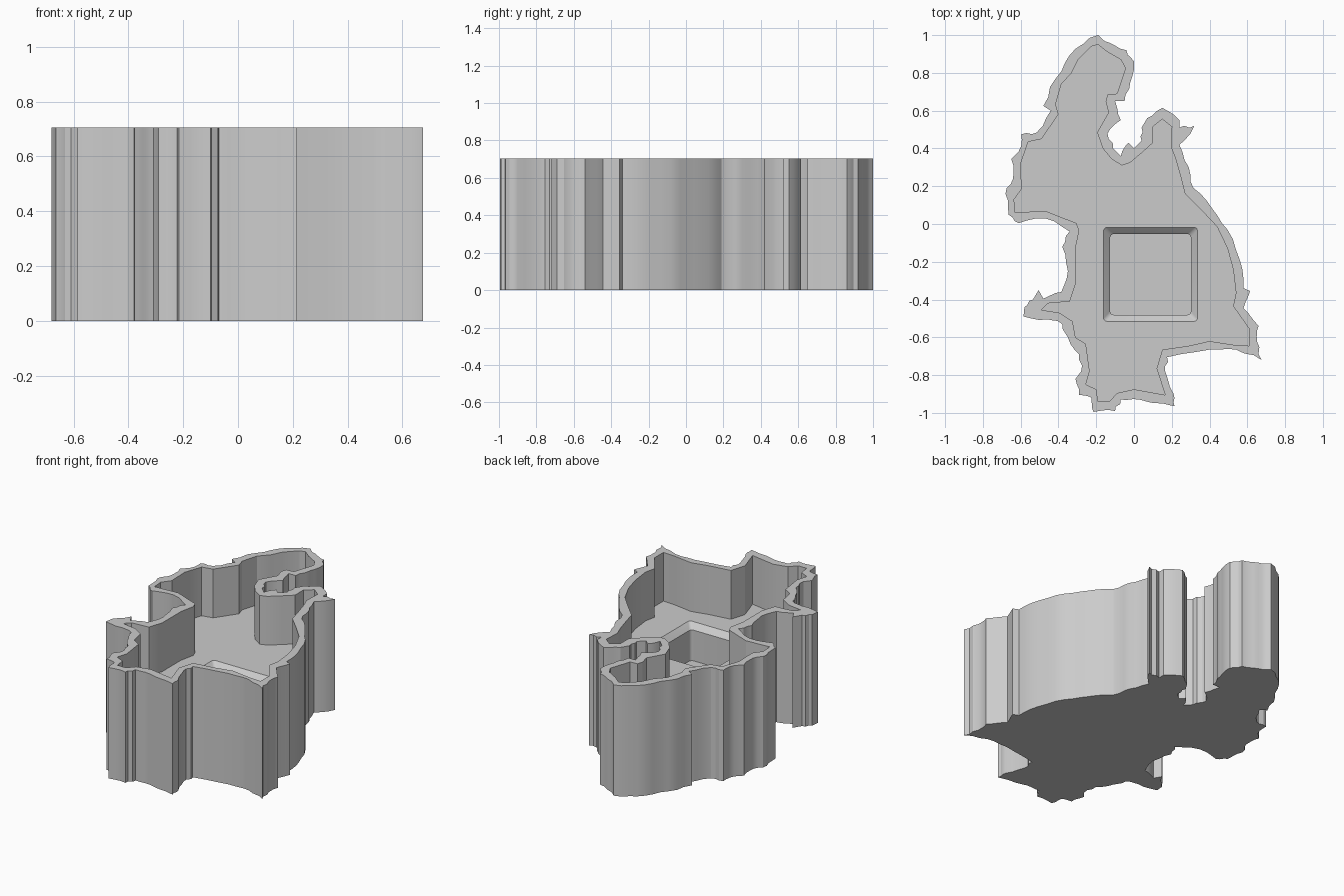
import bpy, bmesh, math, random
from mathutils import Vector

if "Cube" in bpy.data.objects:
    bpy.data.objects.remove(bpy.data.objects["Cube"])

random.seed(4)
HEIGHT, FLOOR, POCKET = 0.705, 0.395, 0.165

# Ragged outer outline, clockwise from the back tip
OUTER = [
    (-.19, 1.0), (-.13, .96), (-.04, .92), (0, .86), (-.02, .75), (-.05, .65),
    (-.1, .65), (-.07, .55), (-.14, .48), (-.11, .4), (-.07, .36), (-.03, .43),
    (0, .4), (.04, .44), (.04, .51), (.07, .56), (.15, .615), (.24, .55),
    (.24, .51), (.32, .52), (.3, .48), (.24, .42), (.29, .3), (.315, .19),
    (.415, .08), (.495, -.03), (.56, -.19), (.58, -.34), (.615, -.355),
    (.58, -.445), (.66, -.54), (.65, -.62), (.675, -.72), (.54, -.665),
    (.4, -.665), (.175, -.705), (.165, -.78), (.21, -.9), (.215, -.965),
    (.03, -.93), (-.07, -.93), (-.1, -.99), (-.215, -.995), (-.225, -.92),
    (-.29, -.905), (-.31, -.82), (-.28, -.78), (-.29, -.69), (-.35, -.6),
    (-.38, -.53), (-.46, -.505), (-.585, -.49), (-.58, -.44), (-.535, -.4),
    (-.505, -.35), (-.48, -.395), (-.385, -.36), (-.35, -.25), (-.38, -.12),
    (-.34, -.04), (-.47, .03), (-.61, .005), (-.665, .05), (-.68, .16),
    (-.64, .24), (-.65, .345), (-.61, .385), (-.595, .475), (-.515, .485),
    (-.44, .6), (-.48, .625), (-.415, .77), (-.34, .895), (-.235, .985)]

# Calmer inner outline of the cavity
INNER = [
    (-.19, .95), (-.14, .91), (-.07, .87), (-.045, .825), (-.09, .69),
    (-.14, .685), (-.15, .65), (-.135, .59), (-.195, .485), (-.165, .4),
    (-.12, .345), (-.065, .31), (-.02, .325), (.045, .38), (.1, .43),
    (.1, .515), (.15, .555), (.2, .515), (.195, .41), (.22, .345),
    (.25, .24), (.27, .16), (.365, .065), (.44, -.015), (.495, -.13),
    (.525, -.24), (.54, -.365), (.525, -.435), (.61, -.555), (.61, -.645),
    (.53, -.64), (.4, -.62), (.29, -.645), (.15, -.665), (.12, -.765),
    (.165, -.905), (0, -.875), (-.09, -.895), (-.13, -.94), (-.19, -.94),
    (-.2, -.875), (-.255, -.85), (-.235, -.78), (-.255, -.635), (-.31, -.6),
    (-.325, -.515), (-.395, -.47), (-.49, -.455), (-.455, -.42), (-.34, -.41),
    (-.31, -.32), (-.31, -.13), (-.29, -.035), (-.305, .005), (-.37, .03),
    (-.47, .07), (-.63, .06), (-.635, .13), (-.595, .185), (-.6, .32),
    (-.56, .435), (-.49, .45), (-.4, .58), (-.415, .635), (-.385, .74),
    (-.33, .8), (-.295, .87), (-.225, .94)]


def roughen(points, amount):
    """Split each edge in three and nudge the new points sideways."""
    out = []
    for a, b in zip(points, points[1:] + points[:1]):
        a, b = Vector(a), Vector(b)
        side = (b - a).normalized().orthogonal()
        out.append(a)
        if (b - a).length > 0.06:
            for t in (0.33, 0.67):
                out.append(a.lerp(b, t) + side * random.uniform(-amount, amount))
    return out


def rounded_square(cx, cy, half, radius, steps=4):
    pts = []
    for i, (sx, sy) in enumerate([(1, 1), (-1, 1), (-1, -1), (1, -1)]):
        for k in range(steps + 1):
            a = math.pi / 2 * (i + k / steps)
            pts.append((cx + sx * (half - radius) + radius * math.cos(a),
                        cy + sy * (half - radius) + radius * math.sin(a)))
    return pts


bm = bmesh.new()


def ring(points, z):
    verts = [bm.verts.new((p[0], p[1], z)) for p in points]
    edges = [bm.edges.new((verts[i - 1], verts[i])) for i in range(len(verts))]
    return verts, edges


def wall(low, high):
    a, b = low[0], high[0]
    for i in range(len(a)):
        bm.faces.new((a[i - 1], a[i], b[i], b[i - 1]))


def cap(*rings):
    bmesh.ops.triangle_fill(bm, edges=[e for r in rings for e in r[1]],
                            use_beauty=True, normal=(0, 0, 1))


# Outer wall, rim, cavity, and chamfered square pocket in the floor
shore = roughen(OUTER, 0.009)
base, top = ring(shore, 0), ring(shore, HEIGHT)
rim, floor = ring(INNER, HEIGHT), ring(INNER, FLOOR)
lip = ring(rounded_square(.0875, -.267, .248, .015), FLOOR)
throat = ring(rounded_square(.0875, -.267, .214, .02), FLOOR - .035)
bed = ring(rounded_square(.0875, -.267, .214, .02), POCKET)

cap(base)
cap(top, rim)
cap(floor, lip)
cap(bed)
for low, high in [(base, top), (floor, rim), (throat, lip), (bed, throat)]:
    wall(low, high)
bmesh.ops.recalc_face_normals(bm, faces=bm.faces[:])

mesh = bpy.data.meshes.new("container_body")
bm.to_mesh(mesh)
bm.free()
body = bpy.data.objects.new("container_body", mesh)
bpy.context.collection.objects.link(body)

grey = bpy.data.materials.new("light_grey")
grey.diffuse_color = (0.6, 0.6, 0.6, 1)
grey.use_nodes = True
grey.node_tree.nodes["Principled BSDF"].inputs["Base Color"].default_value = grey.diffuse_color
mesh.materials.append(grey)

bpy.context.view_layer.objects.active = body
body.select_set(True)
bpy.ops.object.shade_smooth_by_angle(angle=math.radians(25))
